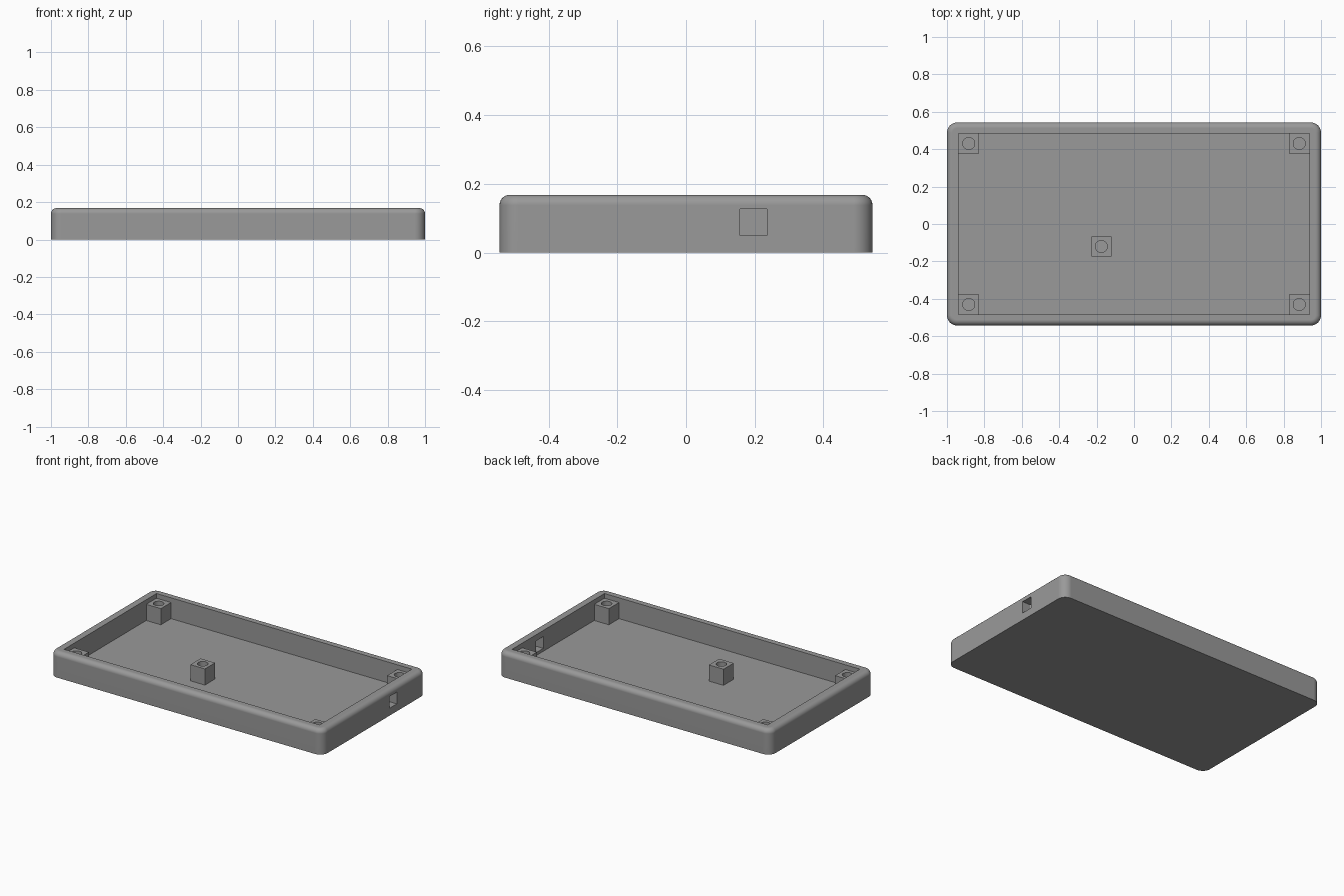
import bpy, bmesh, math

if "Cube" in bpy.data.objects:
    bpy.data.objects.remove(bpy.data.objects["Cube"])

HX, HY, H = 1.0, 0.543, 0.168        # outer half sizes and height
IX, IY, FLOOR = 0.937, 0.484, 0.03   # inner half sizes and floor height
CORNER, FILLET = 0.055, 0.03         # upright corner and top rim radii
POST, POST_TOP, HOLE = 0.107, 0.137, 0.032

grey = bpy.data.materials.new("grey plastic")
grey.diffuse_color = (0.32, 0.32, 0.32, 1)
grey.use_nodes = True
grey.node_tree.nodes["Principled BSDF"].inputs["Base Color"].default_value = grey.diffuse_color


def add_object(name, bm):
    bmesh.ops.recalc_face_normals(bm, faces=bm.faces)
    mesh = bpy.data.meshes.new(name)
    bm.to_mesh(mesh)
    bm.free()
    mesh.materials.append(grey)
    obj = bpy.data.objects.new(name, mesh)
    bpy.context.collection.objects.link(obj)
    return obj


def select(obj):
    bpy.ops.object.select_all(action='DESELECT')
    obj.select_set(True)
    bpy.context.view_layer.objects.active = obj


def cut_box(target, lo, hi):
    bm = bmesh.new()
    bmesh.ops.create_cube(bm, size=1)
    for v in bm.verts:
        v.co = [a + (c + 0.5) * (b - a) for a, b, c in zip(lo, hi, v.co)]
    cutter = add_object("cutter", bm)
    cutter.hide_render = True
    mod = target.modifiers.new("cut", 'BOOLEAN')
    mod.operation, mod.solver, mod.object = 'DIFFERENCE', 'EXACT', cutter
    select(target)
    bpy.ops.object.modifier_apply(modifier=mod.name)
    bpy.data.objects.remove(cutter)


def ring(bm, inset, z, seg=8):
    verts = []
    r = CORNER - inset
    for q, (sx, sy) in enumerate([(1, 1), (-1, 1), (-1, -1), (1, -1)]):
        for i in range(seg + 1):
            a = math.pi / 2 * (q + i / seg)
            verts.append(bm.verts.new((sx * (HX - CORNER) + r * math.cos(a),
                                       sy * (HY - CORNER) + r * math.sin(a), z)))
    return verts


# Case: rounded block with a filleted top rim, then hollowed out
bm = bmesh.new()
rings = [ring(bm, 0, 0)]
for i in range(8):
    a = math.pi / 2 * i / 7
    rings.append(ring(bm, FILLET * (1 - math.cos(a)), H - FILLET * (1 - math.sin(a))))
for low, high in zip(rings, rings[1:]):
    for i in range(len(low)):
        j = (i + 1) % len(low)
        bm.faces.new((low[i], low[j], high[j], high[i]))
bm.faces.new(rings[0])
bm.faces.new(rings[-1])
case = add_object("case", bm)
cut_box(case, (-IX, -IY, FLOOR), (IX, IY, 0.4))
# Port opening in the right wall
cut_box(case, (0.9, 0.157, 0.049), (1.1, 0.236, 0.127))
select(case)
bpy.ops.object.shade_smooth_by_angle(angle=math.radians(30))
case.modifiers.new("even shading", 'WEIGHTED_NORMAL').keep_sharp = True


def screw_post(name, x, y, sides):
    """Square post standing on the floor with a round hole; sides = exposed directions."""
    n, h = 32, POST / 2
    bm = bmesh.new()
    edge, top, bottom = [], [], []
    for i in range(n):
        a = 2 * math.pi * i / n
        c, s = math.cos(a), math.sin(a)
        k = h / max(abs(c), abs(s))
        edge.append(bm.verts.new((x + k * c, y + k * s, POST_TOP)))
        top.append(bm.verts.new((x + HOLE * c, y + HOLE * s, POST_TOP)))
        bottom.append(bm.verts.new((x + HOLE * c, y + HOLE * s, FLOOR)))
    for i in range(n):
        j = (i + 1) % n
        bm.faces.new((edge[i], edge[j], top[j], top[i]))
        bm.faces.new((top[i], top[j], bottom[j], bottom[i]))
    # Outer walls, one per exposed direction
    for dx, dy in sides:
        q = [(1, 0), (0, 1), (-1, 0), (0, -1)].index((dx, dy))
        upper = [edge[(q * n // 4 + i) % n] for i in range(-n // 8, n // 8 + 1)]
        lower = [bm.verts.new((v.co.x, v.co.y, FLOOR)) for v in (upper[-1], upper[0])]
        bm.faces.new(upper + lower)
    bmesh.ops.remove_doubles(bm, verts=bm.verts, dist=1e-5)
    post = add_object(name, bm)
    select(post)
    bpy.ops.object.shade_smooth_by_angle(angle=math.radians(30))


# Four corner posts set against the walls, and one free post
for sx, nx in ((-1, "left"), (1, "right")):
    for sy, ny in ((-1, "front"), (1, "back")):
        screw_post(f"{ny}_{nx}_post", sx * (IX - POST / 2), sy * (IY - POST / 2),
                   [(-sx, 0), (0, -sy)])
screw_post("middle_post", -0.175, -0.12, [(1, 0), (0, 1), (-1, 0), (0, -1)])
